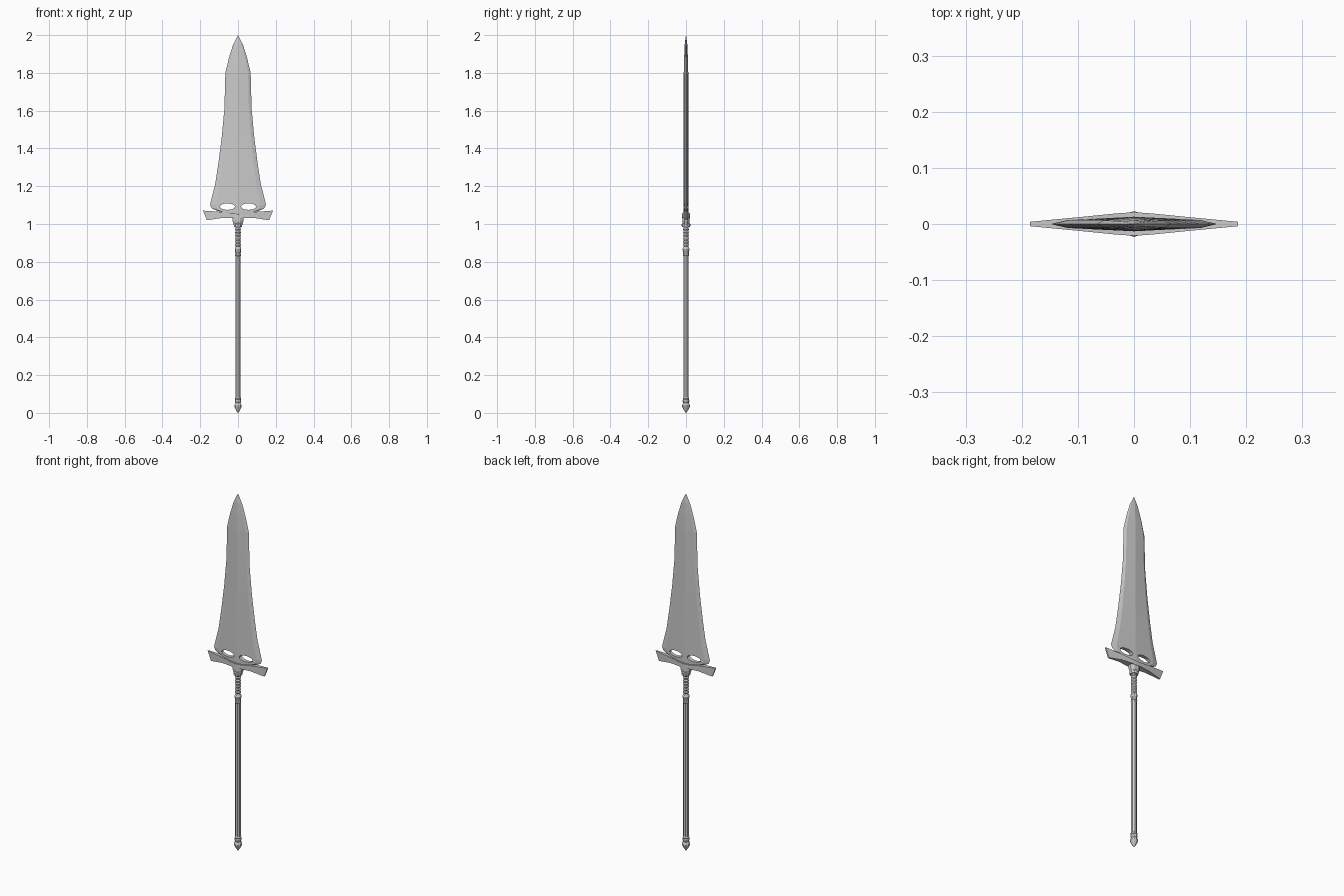
import bpy, bmesh, math

if "Cube" in bpy.data.objects:
    bpy.data.objects.remove(bpy.data.objects["Cube"])


def make_object(name, bm):
    bmesh.ops.recalc_face_normals(bm, faces=bm.faces)
    mesh = bpy.data.meshes.new(name)
    bm.to_mesh(mesh)
    bm.free()
    ob = bpy.data.objects.new(name, mesh)
    bpy.context.collection.objects.link(ob)
    return ob


def loft(name, rings):
    """Skin closed rings of equal length and cap both ends."""
    bm = bmesh.new()
    vs = [[bm.verts.new(p) for p in ring] for ring in rings]
    n = len(vs[0])
    for a, b in zip(vs, vs[1:]):
        for i in range(n):
            j = (i + 1) % n
            bm.faces.new((a[i], a[j], b[j], b[i]))
    bm.faces.new(vs[0])
    bm.faces.new(vs[-1])
    bmesh.ops.remove_doubles(bm, verts=bm.verts, dist=1e-5)
    return make_object(name, bm)


def lathe(name, profile, sides=8, ysc=1.0, twist=0.0):
    rings = []
    for k, (r, z) in enumerate(profile):
        rings.append([(r * math.cos(t), ysc * r * math.sin(t), z)
                      for t in (2 * math.pi * (i + 0.5) / sides + k * twist for i in range(sides))])
    return loft(name, rings)


# Blade: half width, edge height, ridge height, half thickness
rows = [(0.085, 1.063, 1.042, 0.013), (0.125, 1.075, 1.055, 0.013),
        (0.141, 1.085, 1.072, 0.013), (0.148, 1.102, 1.10, 0.013),
        (0.143, 1.125, 1.125, 0.013), (0.121, 1.21, 1.21, 0.013),
        (0.104, 1.32, 1.32, 0.013), (0.086, 1.46, 1.46, 0.013),
        (0.072, 1.61, 1.61, 0.013), (0.067, 1.80, 1.80, 0.012),
        (0.048, 1.88, 1.88, 0.010), (0.026, 1.95, 1.95, 0.007),
        (0.0005, 2.0, 2.0, 0.0005)]
rings = []
for w, ze, zr, t in rows:
    m, zm, tm = 0.8 * w, zr + 0.8 * (ze - zr), 0.55 * t
    rings.append([(w, 0, ze), (m, tm, zm), (0, t, zr), (-m, tm, zm),
                  (-w, 0, ze), (-m, -tm, zm), (0, -t, zr), (m, -tm, zm)])
blade = loft("blade", rings)

# Pair of openings at the blade base
for s in (-1, 1):
    outline = [(s * (0.056 + 0.040 * math.cos(a)), 1.092 + 0.017 * math.sin(a))
               for a in (2 * math.pi * i / 16 for i in range(16))]
    cutter = loft("opening_cutter", [[(x, y, z) for x, z in outline] for y in (-0.1, 0.1)])
    cutter.hide_render = True
    mod = blade.modifiers.new("opening", "BOOLEAN")
    mod.operation = "DIFFERENCE"
    mod.object = cutter
    bpy.context.view_layer.objects.active = blade
    bpy.ops.object.modifier_apply(modifier=mod.name)
    bpy.data.objects.remove(cutter)

# Crossguard: upswept wings thinning towards the tips
half = [(0.0, 1.054, 0.0, 1.030, 0.021), (0.03, 1.055, 0.03, 1.032, 0.019),
        (0.09, 1.064, 0.085, 1.032, 0.013), (0.185, 1.071, 0.165, 1.020, 0.004)]
stations = [(-a, b, -c, d, e) for a, b, c, d, e in reversed(half[1:])] + half
loft("crossguard", [[(a, -e, b), (a, e, b), (c, e, d), (c, -e, d)]
                    for a, b, c, d, e in stations])

# Collar below the guard
lathe("collar", [(0.018, 0.985), (0.024, 0.993), (0.031, 1.015), (0.031, 1.035),
                 (0.022, 1.05)], 8, 0.68)
lathe("collar_neck", [(0.021, 0.985), (0.023, 0.99), (0.023, 1.0), (0.018, 1.005)], 10)

# Wrapped grip with shallow waves
steps = 17
lathe("grip", [(0.0155 if i % 2 else 0.0125, 0.865 + 0.13 * i / (steps - 1))
               for i in range(steps)], 10, 1.0, 0.15)

# Ring between grip and shaft
lathe("ring", [(0.013, 0.828), (0.017, 0.834), (0.015, 0.842), (0.016, 0.856),
               (0.018, 0.862), (0.018, 0.868), (0.013, 0.875)], 10)

# Shaft and pommel
lathe("shaft", [(0.0145, 0.07), (0.0145, 0.84)], 8)
lathe("pommel", [(0.001, 0.0), (0.011, 0.014), (0.021, 0.034), (0.020, 0.042),
                 (0.014, 0.052), (0.0175, 0.058), (0.0175, 0.066), (0.0155, 0.070),
                 (0.0175, 0.076), (0.014, 0.083)], 10)
